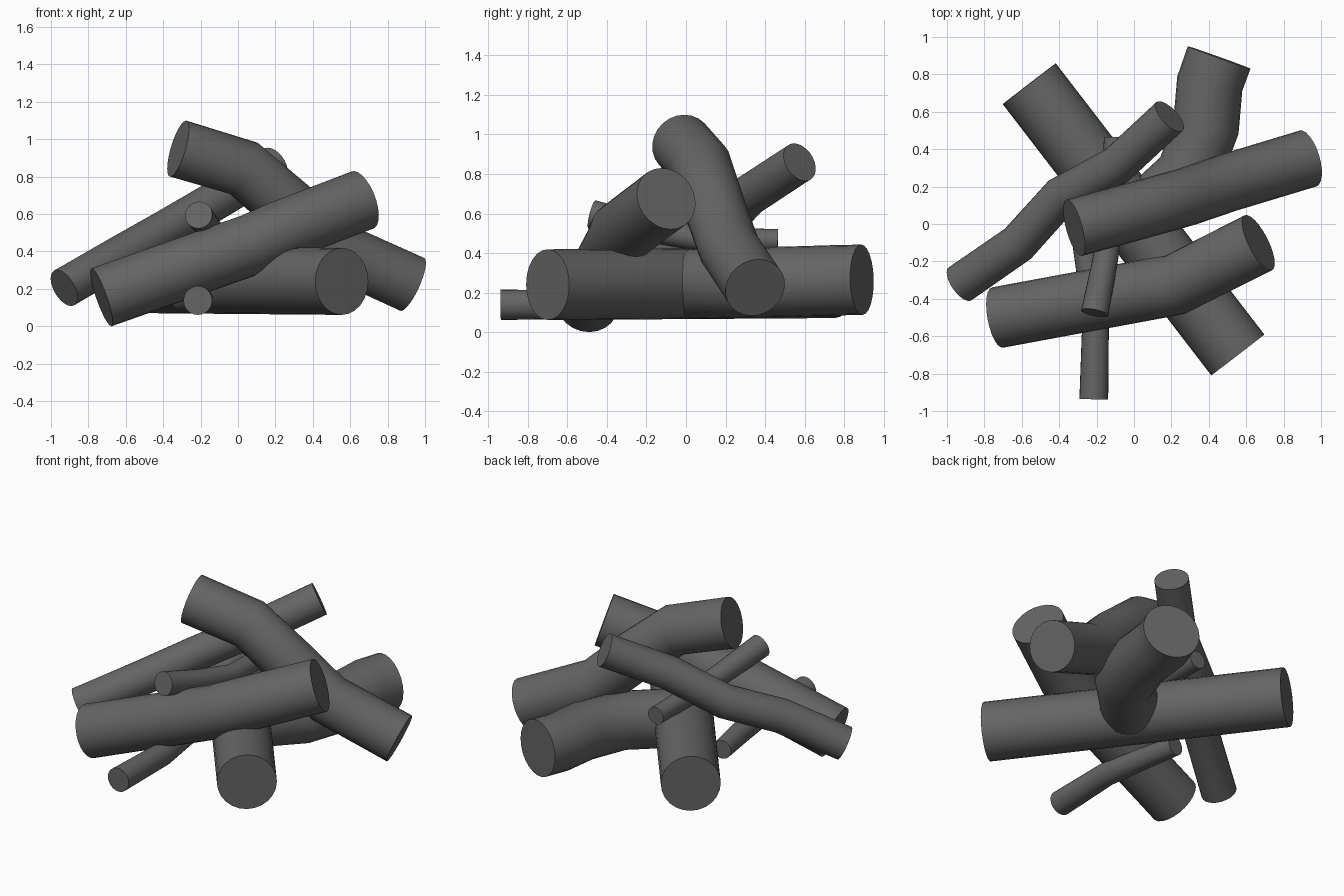
import bpy, bmesh, math
from mathutils import Vector

if "Cube" in bpy.data.objects:
    bpy.data.objects.remove(bpy.data.objects["Cube"])

SIDES = 24

bark = bpy.data.materials.new("dark_bark")
bark.diffuse_color = (0.13, 0.13, 0.13, 1)
bark.use_nodes = True
bark.node_tree.nodes["Principled BSDF"].inputs["Base Color"].default_value = bark.diffuse_color


def log(name, points, r0, r1=None):
    """Bent, capped log swept through the points, tapering from r0 to r1."""
    r1 = r0 if r1 is None else r1
    pts = [Vector(p) for p in points]
    n = len(pts)
    bm = bmesh.new()
    rings = []
    for i, p in enumerate(pts):
        a = (p - pts[i - 1]).normalized() if i else None
        b = (pts[i + 1] - p).normalized() if i < n - 1 else None
        t = ((a or b) + (b or a)).normalized()
        side = t.cross(Vector((0, 0, 1))).normalized()
        up = side.cross(t)
        r = r0 + (r1 - r0) * i / (n - 1)
        ring = []
        for k in range(SIDES):
            w = 2 * math.pi * k / SIDES
            ring.append(bm.verts.new(p + r * (side * math.cos(w) + up * math.sin(w))))
        rings.append(ring)
    for lo, hi in zip(rings, rings[1:]):
        for k in range(SIDES):
            j = (k + 1) % SIDES
            bm.faces.new((lo[k], lo[j], hi[j], hi[k]))
    bm.faces.new(rings[0])
    bm.faces.new(rings[-1])
    bmesh.ops.recalc_face_normals(bm, faces=bm.faces)
    mesh = bpy.data.meshes.new(name)
    bm.to_mesh(mesh)
    bm.free()
    mesh.materials.append(bark)
    ob = bpy.data.objects.new(name, mesh)
    bpy.context.collection.objects.link(ob)
    bpy.ops.object.select_all(action='DESELECT')
    ob.select_set(True)
    bpy.context.view_layer.objects.active = ob
    bpy.ops.object.shade_smooth_by_angle(angle=math.radians(40))


# Thick logs lying on the ground
log("base_log", [(0.555, -0.70, 0.24), (-0.56, 0.75, 0.25)], 0.179)
log("back_log", [(0.455, 0.89, 0.265), (0.405, 0.75, 0.262), (0.385, 0.52, 0.255),
                 (0.29, 0.26, 0.25), (0.07, 0.05, 0.245)], 0.178)

# Thick logs leaning on the pile
log("front_leaning_log", [(-0.73, -0.50, 0.155), (0.08, -0.35, 0.44),
                          (0.22, -0.325, 0.505), (0.665, -0.10, 0.675)], 0.164)
log("top_leaning_log", [(-0.32, -0.02, 0.95), (0.03, 0.075, 0.845),
                        (0.28, 0.145, 0.63), (0.50, 0.22, 0.42),
                        (0.93, 0.35, 0.225)], 0.156)

# Thinner branches
log("left_branch", [(-0.93, -0.32, 0.205), (-0.62, -0.105, 0.385), (-0.39, 0.15, 0.515),
                    (-0.09, 0.315, 0.69), (0.19, 0.575, 0.86)], 0.107, 0.104)
log("upper_branch", [(-0.21, -0.475, 0.595), (-0.155, -0.20, 0.525),
                     (-0.11, 0.08, 0.47), (-0.105, 0.465, 0.465)], 0.074, 0.056)
log("lower_branch", [(-0.215, -0.937, 0.138), (-0.205, -0.50, 0.14),
                     (-0.25, -0.20, 0.135), (-0.29, 0.04, 0.13)], 0.077, 0.06)
